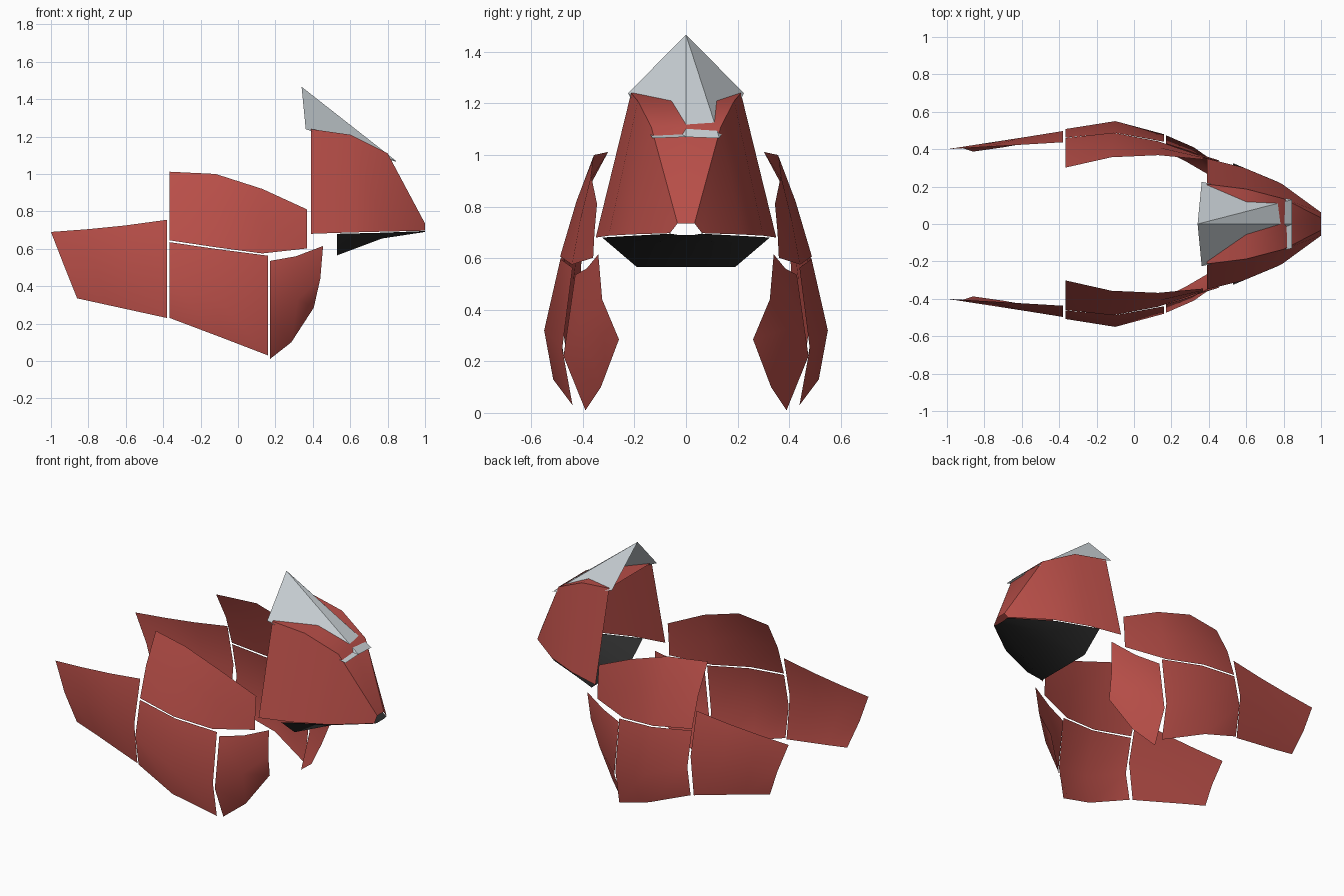
import bpy, math


def material(name, rgb):
    m = bpy.data.materials.new(name)
    m.diffuse_color = (*rgb, 1)
    return m


RED = material("armour red", (0.48, 0.077, 0.065))
GREY = material("crest grey", (0.60, 0.65, 0.68))
BLACK = material("chin black", (0.025, 0.025, 0.025))


def make_object(name, verts, faces, mat, mirror=False, angle=40):
    mesh = bpy.data.meshes.new(name)
    mesh.from_pydata(verts, [], faces)
    mesh.materials.append(mat)
    obj = bpy.data.objects.new(name, mesh)
    bpy.context.collection.objects.link(obj)
    bpy.ops.object.select_all(action='DESELECT')
    obj.select_set(True)
    bpy.context.view_layer.objects.active = obj
    if angle:
        bpy.ops.object.shade_smooth_by_angle(angle=math.radians(angle))
    if mirror:
        mod = obj.modifiers.new("mirror", 'MIRROR')
        mod.use_axis = (False, True, False)
        mod.merge_threshold = 0.001
    return obj


def panel(name, rows, mat):
    """Curved sheet: rows run top to bottom, points run back to front."""
    n = len(rows[0])
    verts = [p for row in rows for p in row]
    faces = [(r * n + c, r * n + c + 1, (r + 1) * n + c + 1, (r + 1) * n + c)
             for r in range(len(rows) - 1) for c in range(n - 1)]
    return make_object(name, verts, faces, mat, mirror=True)


# Side plates, left and right
panel("rear_side_plate", [
    [(-1, .40, .69), (-.80, .412, .705), (-.60, .424, .725), (-.38, .437, .755)],
    [(-.93, .41, .51), (-.76, .437, .505), (-.58, .465, .50), (-.38, .497, .49)],
    [(-.86, .387, .335), (-.70, .41, .30), (-.54, .438, .265), (-.38, .465, .23)],
], RED)

panel("upper_side_plate", [
    [(-.365, .302, 1.012), (-.12, .357, 1.0), (.13, .368, .92), (.37, .345, .81)],
    [(-.365, .40, .83), (-.12, .425, .82), (.13, .41, .75), (.37, .355, .70)],
    [(-.365, .46, .645), (-.11, .488, .607), (.13, .442, .575), (.37, .36, .602)],
], RED)

panel("lower_side_plate", [
    [(-.365, .462, .635), (-.10, .487, .597), (.16, .44, .563)],
    [(-.365, .508, .42), (-.10, .55, .32), (.16, .48, .25)],
    [(-.365, .475, .23), (-.10, .515, .13), (.16, .44, .03)],
], RED)

panel("front_side_plate", [
    [(.17, .43, .535), (.31, .385, .56), (.455, .34, .615)],
    [(.17, .475, .22), (.32, .41, .33), (.44, .325, .44)],
    [(.17, .39, .01), (.285, .33, .10), (.405, .26, .285)],
], RED)

# Open-backed helmet: roof and brow centre line, upper edge, lower edge
panel("helmet_shell", [
    [(.39, 0, 1.24), (.60, 0, 1.21), (.80, 0, 1.11), (1, 0, .735)],
    [(.39, .213, 1.24), (.60, .187, 1.21), (.80, .135, 1.11), (1, .033, .735)],
    [(.39, .35, .68), (.59, .30, .687), (.79, .215, .692), (1, .062, .697)],
], RED)

# Chin guard under the helmet
panel("chin_guard", [
    [(.53, .325, .68), (.77, .225, .686), (1, .06, .695)],
    [(.53, .19, .565), (.77, .13, .655), (1, .03, .69)],
    [(.53, 0, .565), (.77, 0, .655), (1, 0, .69)],
], BLACK)

# Peaked crest: peak, front ridge, then rear and front corners of each side
make_object("crest", [
    (.34, 0, 1.466), (.845, 0, 1.07),
    (.362, .225, 1.24), (.845, .13, 1.065),
    (.362, -.225, 1.24), (.845, -.13, 1.065),
], [(0, 1, 3), (0, 3, 2), (0, 4, 1), (4, 5, 1)], GREY, angle=0)
